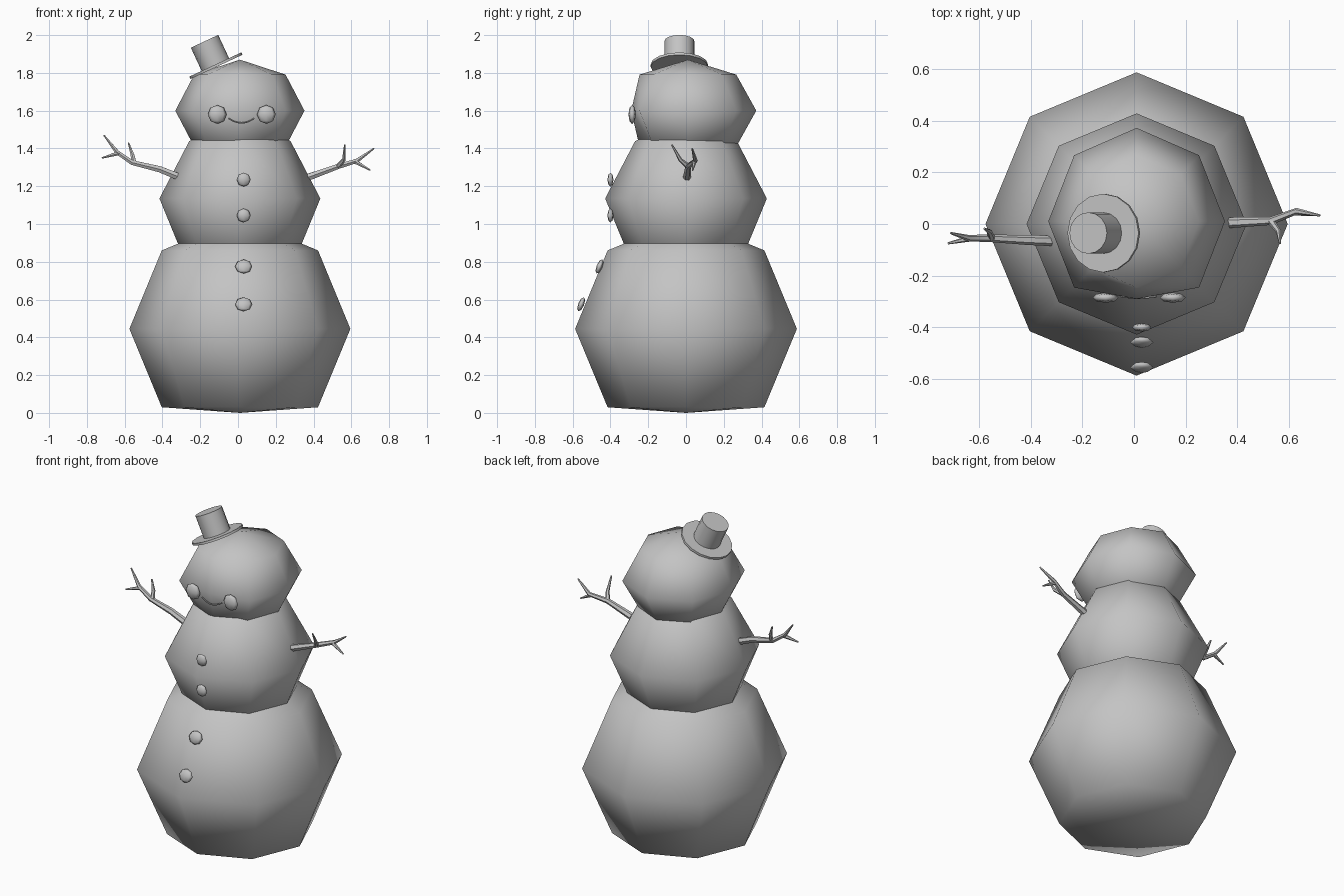
import bpy, bmesh, math
from mathutils import Matrix, Vector

cube = bpy.data.objects.get("Cube")
if cube:
    bpy.data.objects.remove(cube, do_unlink=True)

grey = bpy.data.materials.new("plain_grey")
grey.use_nodes = True
COLOUR = (0.55, 0.55, 0.55, 1)
grey.diffuse_color = COLOUR
grey.node_tree.nodes["Principled BSDF"].inputs["Base Color"].default_value = COLOUR


def finish(name, bm, smooth_angle=math.pi):
    """Turn a bmesh into a shaded, coloured object."""
    mesh = bpy.data.meshes.new(name)
    bmesh.ops.recalc_face_normals(bm, faces=bm.faces)
    bm.to_mesh(mesh)
    bm.free()
    mesh.materials.append(grey)
    obj = bpy.data.objects.new(name, mesh)
    bpy.context.collection.objects.link(obj)
    bpy.ops.object.select_all(action='DESELECT')
    obj.select_set(True)
    bpy.context.view_layer.objects.active = obj
    bpy.ops.object.shade_smooth_by_angle(angle=smooth_angle)
    return obj


def ball(name, centre, size, tilt=0, adjust=None):
    """Low-poly eight-sided ball, scaled, tilted about x, with an optional vertex rule."""
    bm = bmesh.new()
    bmesh.ops.create_uvsphere(bm, u_segments=8, v_segments=4, radius=1)
    bmesh.ops.transform(bm, verts=bm.verts, matrix=Matrix.Translation(centre)
                        @ Matrix.Rotation(math.radians(tilt), 4, 'X')
                        @ Matrix.Diagonal((*size, 1)))
    if adjust:
        for v in bm.verts:
            adjust(v.co)
    return finish(name, bm)


def flatten_base(co):
    co.z = max(co.z, 0.0)


def taper_shoulders(co):
    if co.z > 1.3:
        co.x = 0.01 + (co.x - 0.01) * 0.89
        co.y *= 0.89


def flatten_face(co):
    co.y = max(co.y, -0.29)


# Three stacked snowballs
ball("lower_body", (0.01, 0, 0.445), (0.585, 0.587, 0.587), adjust=flatten_base)
ball("torso", (0.01, 0, 1.135), (0.426, 0.428, 0.43), adjust=taper_shoulders)
ball("head", (0.01, 0.01, 1.6), (0.342, 0.362, 0.27), adjust=flatten_face)

# Eyes
for side, x in (("right", -0.11), ("left", 0.15)):
    ball(side + "_eye", (x, -0.285, 1.58), (0.05, 0.02, 0.05))

# Buttons down the front
BUTTONS = ((1.235, -0.4, 0.037, 0), (1.045, -0.4, 0.037, 0),
           (0.775, -0.458, 0.046, -22), (0.575, -0.555, 0.046, -22))
for i, (z, y, r, tilt) in enumerate(BUTTONS):
    ball(f"button_{i + 1}", (0.03, y, z), (r, 0.016, min(r, 0.04)), tilt)


def disc(name, along, radius, height):
    """Cylinder centred on the tilted hat axis."""
    bm = bmesh.new()
    bmesh.ops.create_cone(bm, cap_ends=True, segments=16,
                          radius1=radius, radius2=radius, depth=height)
    tilt = Matrix.Rotation(math.radians(-25), 4, 'Y')
    bmesh.ops.transform(bm, verts=bm.verts, matrix=Matrix.Translation((-0.117, -0.035, 1.838))
                        @ tilt @ Matrix.Translation((0, 0, along)))
    return finish(name, bm, math.radians(40))


# Hat
disc("hat_brim", 0, 0.152, 0.014)
disc("hat_crown", 0.07, 0.08, 0.145)


def tube(name, paths, bevel):
    """Tapered tubes along paths of (x, y, z, thickness)."""
    curve = bpy.data.curves.new(name, 'CURVE')
    curve.dimensions = '3D'
    curve.bevel_depth = bevel
    curve.bevel_resolution = 1
    curve.use_fill_caps = True
    for path in paths:
        spline = curve.splines.new('POLY')
        spline.points.add(len(path) - 1)
        for point, (x, y, z, r) in zip(spline.points, path):
            point.co = (x, y, z, 1)
            point.radius = r
    curve.materials.append(grey)
    obj = bpy.data.objects.new(name, curve)
    bpy.context.collection.objects.link(obj)
    bpy.ops.object.select_all(action='DESELECT')
    obj.select_set(True)
    bpy.context.view_layer.objects.active = obj
    bpy.ops.object.convert(target='MESH')
    bpy.ops.object.shade_smooth_by_angle(angle=math.radians(40))


# Twig arms with forked ends
tube("left_arm", [
    [(0.37, 0.005, 1.247, 1), (0.53, 0.012, 1.305, 0.75),
     (0.63, 0.05, 1.335, 0.6), (0.72, 0.033, 1.4, 0.2)],
    [(0.53, 0.012, 1.305, 0.7), (0.56, -0.03, 1.34, 0.5), (0.565, -0.075, 1.42, 0.2)],
    [(0.62, 0.045, 1.33, 0.6), (0.7, 0.035, 1.285, 0.2)]], 0.021)
tube("right_arm", [
    [(-0.315, -0.065, 1.25, 1), (-0.415, -0.062, 1.29, 0.9), (-0.56, -0.055, 1.325, 0.7),
     (-0.64, -0.055, 1.38, 0.6), (-0.71, -0.035, 1.47, 0.2)],
    [(-0.55, -0.055, 1.325, 0.65), (-0.56, -0.03, 1.37, 0.5), (-0.58, -0.018, 1.43, 0.2)],
    [(-0.63, -0.055, 1.375, 0.6), (-0.72, -0.075, 1.35, 0.2)]], 0.021)

# Thin curved smile
smile = []
for i in range(9):
    t = i / 4 - 1
    smile.append((0.018 + 0.068 * t, -0.287 + 0.006 * abs(t), 1.535 + 0.024 * t * t, 1))
tube("smile", [smile], 0.004)
